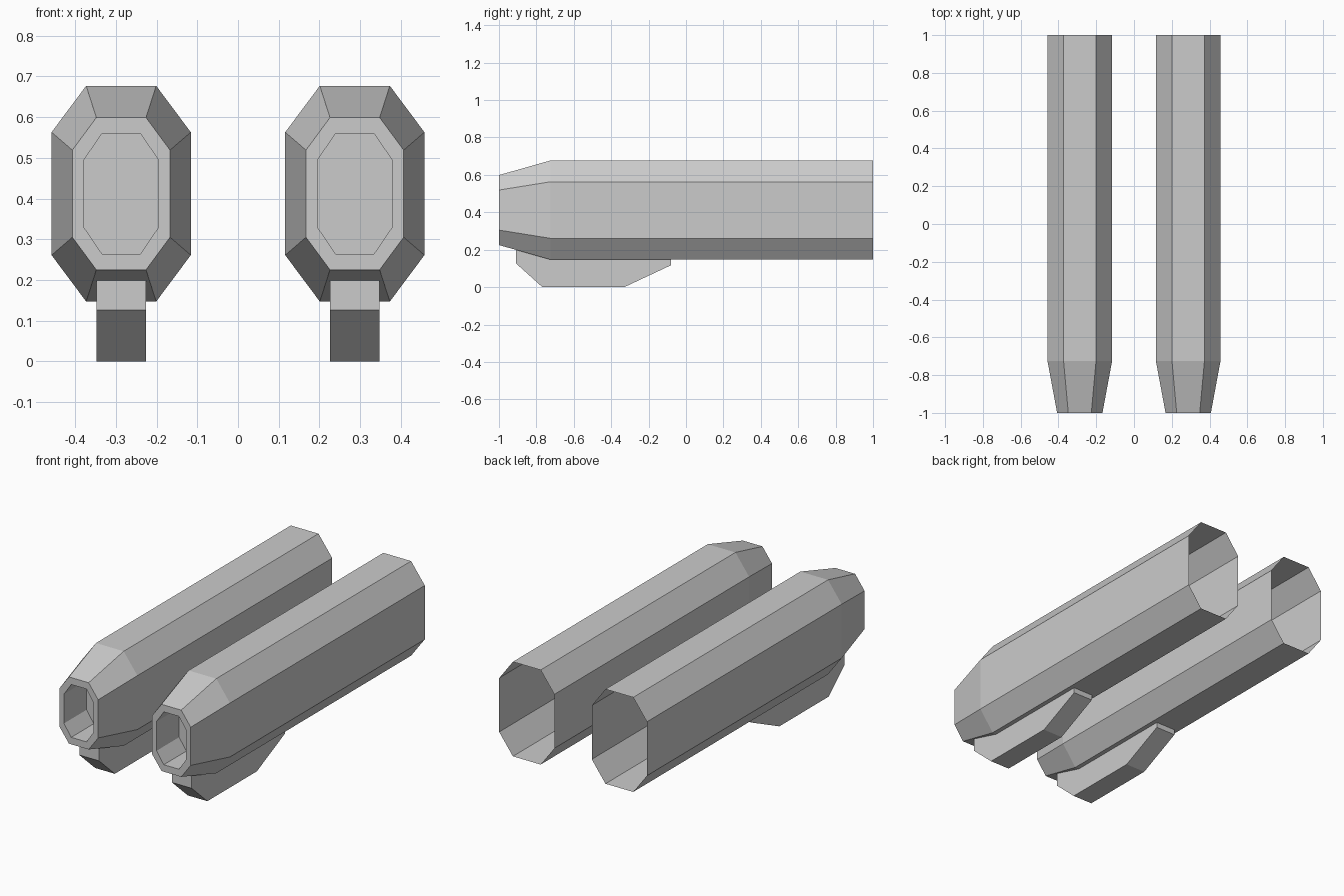
import bpy
import bmesh

if "Cube" in bpy.data.objects:
    bpy.data.objects.remove(bpy.data.objects["Cube"])

POD_X, POD_Z = 0.287, 0.412


def octagon(bm, y, w, h, top, side):
    """Chamfered rectangle: half width/height, half length of top and side flats."""
    pts = [(w, -side), (w, side), (top, h), (-top, h),
           (-w, side), (-w, -side), (-top, -h), (top, -h)]
    return [bm.verts.new((x, y, POD_Z + z)) for x, z in pts]


def finish(bm, name):
    mesh = bpy.data.meshes.new(name)
    bm.to_mesh(mesh)
    bm.free()
    return mesh


def pod_mesh():
    # open rear shell, tapered nose, front rim and recessed plate
    bm = bmesh.new()
    rings = [octagon(bm, *r) for r in (
        (1.0, 0.171, 0.265, 0.086, 0.151),
        (-0.725, 0.171, 0.265, 0.086, 0.151),
        (-1.0, 0.120, 0.187, 0.061, 0.107),
        (-1.0, 0.092, 0.148, 0.047, 0.082),
        (-0.8, 0.092, 0.148, 0.047, 0.082))]
    for a, b in zip(rings, rings[1:]):
        for i in range(8):
            j = (i + 1) % 8
            bm.faces.new((a[i], a[j], b[j], b[i]))
    bm.faces.new(rings[-1])
    return finish(bm, "pod")


def keel_mesh():
    # side profile (y, z); its top edge follows the pod underside and stays open
    profile = [(-0.725, 0.147), (-0.908, 0.199), (-0.908, 0.126), (-0.768, 0.0),
               (-0.33, 0.0), (-0.08, 0.117), (-0.08, 0.147)]
    bm = bmesh.new()
    left, right = [[bm.verts.new((x, y, z)) for y, z in profile] for x in (-0.061, 0.061)]
    bm.faces.new(right)
    bm.faces.new(left[::-1])
    for i in range(1, len(profile) - 1):
        bm.faces.new((left[i], left[i + 1], right[i + 1], right[i]))
    return finish(bm, "keel")


# matching pair, left and right
parts = {"pod": pod_mesh(), "keel": keel_mesh()}
for side, sx in (("left", -1), ("right", 1)):
    for name, mesh in parts.items():
        obj = bpy.data.objects.new(f"{name}_{side}", mesh)
        obj.location.x = sx * POD_X
        bpy.context.collection.objects.link(obj)
